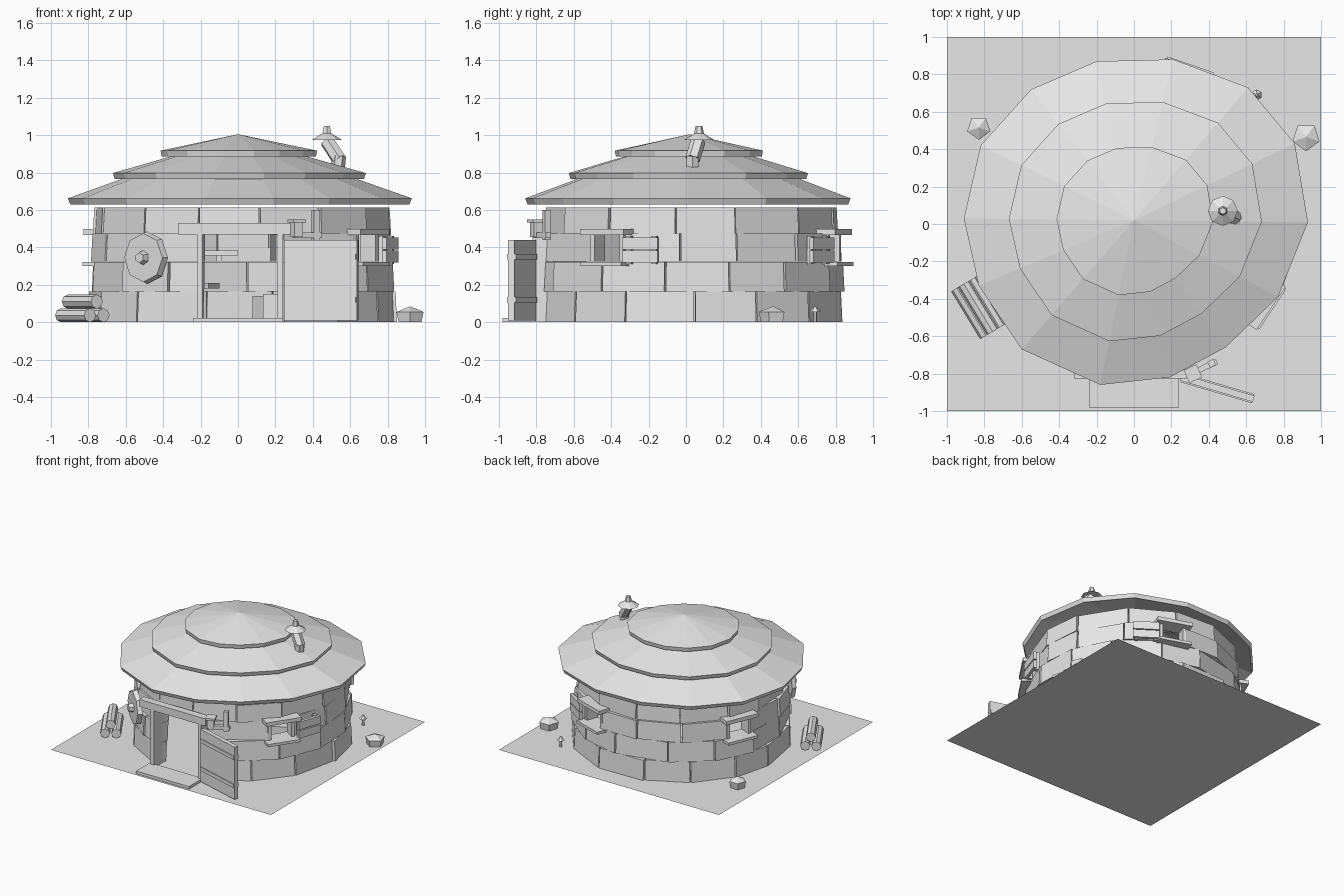
import bpy, bmesh, random
from math import radians, sin, cos, pi, atan2, hypot
from mathutils import Vector, Matrix

random.seed(4)
if "Cube" in bpy.data.objects:
    bpy.data.objects.remove(bpy.data.objects["Cube"], do_unlink=True)

grey = bpy.data.materials.new("plain_grey")
grey.use_nodes = True
grey.diffuse_color = (0.8, 0.8, 0.8, 1)
grey.node_tree.nodes["Principled BSDF"].inputs["Base Color"].default_value = (0.8, 0.8, 0.8, 1)

CX, CY = 0.02, 0.03   # centre of the round wall


def finish(name, bm):
    bmesh.ops.recalc_face_normals(bm, faces=bm.faces)
    mesh = bpy.data.meshes.new(name)
    bm.to_mesh(mesh)
    bm.free()
    mesh.materials.append(grey)
    ob = bpy.data.objects.new(name, mesh)
    bpy.context.collection.objects.link(ob)
    return ob


def box(name, centre, size, yaw=0, tilt=0):
    bm = bmesh.new()
    bmesh.ops.create_cube(bm, size=1)
    m = (Matrix.Translation(centre) @ Matrix.Rotation(radians(yaw), 4, 'Z')
         @ Matrix.Rotation(radians(tilt), 4, 'Y') @ Matrix.Diagonal((*size, 1)))
    bm.transform(m)
    return finish(name, bm)


def rod(name, a, b, r1, r2, sides):
    """Tapered prism from point a to point b."""
    a, b = Vector(a), Vector(b)
    bm = bmesh.new()
    bmesh.ops.create_cone(bm, cap_ends=True, segments=sides, radius1=r1,
                          radius2=r2, depth=(b - a).length)
    rot = (b - a).to_track_quat('Z', 'Y').to_matrix().to_4x4()
    bm.transform(Matrix.Translation((a + b) / 2) @ rot)
    return finish(name, bm)


def polar(deg, r, z):
    return Vector((CX + r * cos(radians(deg)), CY + r * sin(radians(deg)), z))


# Ground sheet
bm = bmesh.new()
bmesh.ops.create_grid(bm, x_segments=1, y_segments=1, size=1)
finish("ground", bm)

# Stone wall: four courses of staggered blocks, open at the door and windows
WINDOWS = [(-34, 1), (71, -1), (157, 0)]   # angle and shutter side
HALF = 7


def add_block(bm, a0, a1, z0, z1, r):
    quad = []
    for z, rr in ((z0, r), (z1, r - 0.008)):
        quad.append([bm.verts.new(polar(a, q, z)) for a, q in
                     ((a0, rr), (a1, rr), (a1, rr - 0.1), (a0, rr - 0.1))])
    lo, hi = quad
    bm.faces.new(lo)
    bm.faces.new(hi)
    for i in range(4):
        j = (i + 1) % 4
        bm.faces.new((lo[i], lo[j], hi[j], hi[i]))


door_span = [(-74, 254)]
window_spans = [(-74, -34 - HALF), (-34 + HALF, 71 - HALF),
                (71 + HALF, 157 - HALF), (157 + HALF, 254)]
courses = [(0, 0.165, 0.82, door_span), (0.165, 0.325, 0.82, door_span),
           (0.325, 0.475, 0.81, window_spans), (0.475, 0.615, 0.795, [(-83, 277)])]
for k, (z0, z1, radius, spans) in enumerate(courses):
    bm = bmesh.new()
    for start, end in spans:
        count = max(1, round((end - start) / (25 + k % 2)))
        step = (end - start) / count
        cuts = [start + step * i + (random.uniform(-3, 3) if 0 < i < count else 0)
                for i in range(count + 1)]
        if k == 1:   # half-block stagger
            cuts = [start] + [c - step / 2 for c in cuts[1:]] + [end]
        for a0, a1 in zip(cuts, cuts[1:]):
            add_block(bm, a0 + 0.3, a1 - 0.3, z0, z1 - 0.002,
                      radius + random.uniform(-0.012, 0.012))
    finish(f"wall_course_{k + 1}", bm)

# Roof: three stacked fourteen-sided tiers with thin rims
rim = [(.93, .01), (.86, .43), (.61, .73), (.21, .88), (-.2, .87), (-.55, .72), (-.82, .42),
       (-.91, .03), (-.83, -.33), (-.6, -.67), (-.18, -.86), (.19, -.82), (.49, -.66), (.77, -.39)]
for name, scale, z, top in (("lower", 1, 0.63, 0.99), ("middle", 0.735, 0.765, 0.99),
                            ("upper", 0.455, 0.885, 1.005)):
    bm = bmesh.new()

    def ring(s, height):
        return [bm.verts.new((x * s, 0.02 + (y - 0.02) * s, height)) for x, y in rim]

    bottom, edge = ring(scale * 0.985, z), ring(scale, z + 0.032)
    peak = bm.verts.new((0, 0.02, top))
    inner = bm.verts.new((0, 0.02, top - 0.045))
    n = len(rim)
    for i in range(n):
        j = (i + 1) % n
        bm.faces.new((bottom[i], bottom[j], edge[j], edge[i]))
        bm.faces.new((edge[i], edge[j], peak))
        bm.faces.new((bottom[j], bottom[i], inner))
    finish(f"roof_{name}_tier", bm)

# Windows: sill, lintel, jambs and one open plank shutter
for w, (angle, side) in enumerate(WINDOWS, 1):
    box(f"window_{w}_sill", polar(angle, 0.79, 0.312), (0.16, 0.26, 0.022), angle)
    box(f"window_{w}_lintel", polar(angle, 0.79, 0.482), (0.14, 0.28, 0.03), angle)
    for s in (-1, 1):
        box(f"window_{w}_jamb", polar(angle + s * HALF, 0.765, 0.4), (0.1, 0.025, 0.15), angle)
    if side:
        turn = angle + side * 15
        for p in range(2):
            box(f"window_{w}_shutter_plank", polar(turn, 0.84, 0.35 + p * 0.072),
                (0.025, 0.2, 0.064), turn)
        for s in (-1, 1):
            box(f"window_{w}_shutter_batten", polar(turn + s * 5, 0.82, 0.386),
                (0.03, 0.03, 0.15), turn)

# Doorway
for x in (-0.205, 0.225):
    box("door_post", (x, -0.765, 0.235), (0.03, 0.11, 0.47))
box("door_lintel", (-0.02, -0.795, 0.5), (0.6, 0.06, 0.06))
box("door_step", (0, -0.89, 0.011), (0.48, 0.18, 0.022))

# Door leaf, swung open, with two straps
start, end = Vector((0.25, -0.82, 0)), Vector((0.64, -0.935, 0))
along = end - start
yaw = atan2(along.y, along.x) * 180 / pi
middle = (start + end) / 2
box("door_leaf", middle + Vector((0, 0, 0.225)), (along.length, 0.035, 0.43), yaw)
for z in (0.12, 0.35):
    box("door_strap", middle + Vector((0, 0, z)), (along.length * 0.98, 0.05, 0.03), yaw)

# Lamp bracket beside the door
box("bracket_post", (0.415, -0.745, 0.52), (0.035, 0.035, 0.16), 25)
box("bracket_arm", (0.37, -0.77, 0.465), (0.16, 0.03, 0.03), 25)
box("lamp_body", (0.315, -0.8, 0.495), (0.05, 0.05, 0.08), 25)
box("lamp_cap", (0.315, -0.8, 0.54), (0.075, 0.075, 0.016), 25)

# Round shield hung on the wall
face = -128
rod("shield", polar(face, 0.82, 0.345), polar(face, 0.855, 0.345), 0.14, 0.13, 8)
rod("shield_boss", polar(face, 0.85, 0.345), polar(face, 0.89, 0.345), 0.04, 0.028, 6)

# Chimney pipe with cap and knob
rod("chimney_elbow", (0.53, 0.035, 0.79), (0.54, 0.035, 0.89), 0.038, 0.038, 6)
rod("chimney_pipe", (0.54, 0.035, 0.87), (0.475, 0.065, 0.97), 0.04, 0.04, 6)
rod("chimney_cap", (0.475, 0.07, 0.975), (0.475, 0.07, 1.015), 0.08, 0.015, 8)
rod("chimney_knob", (0.475, 0.07, 1.01), (0.475, 0.07, 1.05), 0.026, 0.018, 6)

# Log pile
back, front = Vector((-0.91, -0.32, 0)), Vector((-0.755, -0.575, 0))
across = Vector((0.86, 0.51, 0))
for shift, z in ((-0.042, 0.037), (0.042, 0.037), (0, 0.11)):
    offset = across * shift + Vector((0, 0, z))
    rod("log", back + offset, front + offset, 0.037, 0.037, 8)

# Boulders and mushroom
for x, y, r in ((-0.83, 0.515, 0.065), (0.92, 0.465, 0.076)):
    rod("boulder", (x, y, 0), (x, y, 0.055), r * 0.85, r, 5)
    rod("boulder_top", (x, y, 0.055), (x, y, 0.085), r, 0, 5)
rod("mushroom_stem", (0.655, 0.69, 0), (0.655, 0.69, 0.06), 0.011, 0.009, 6)
rod("mushroom_cap", (0.655, 0.69, 0.055), (0.655, 0.69, 0.085), 0.03, 0.006, 6)

# Furnishings inside
rod("stove", (0.54, 0.04, 0), (0.54, 0.04, 0.3), 0.08, 0.07, 8)
rod("table_leg", (-0.3, 0.28, 0), (-0.3, 0.28, 0.18), 0.06, 0.05, 8)
rod("table_top", (-0.3, 0.28, 0.18), (-0.3, 0.28, 0.21), 0.2, 0.2, 8)
box("bed", (0.29, 0.27, 0.07), (0.26, 0.4, 0.14), 30)
box("stool", (0.19, -0.31, 0.075), (0.11, 0.1, 0.15))
box("shelf", (-0.1, 0.66, 0.37), (0.2, 0.12, 0.025))
box("shelf_bracket", (-0.1, 0.68, 0.345), (0.03, 0.08, 0.04))
